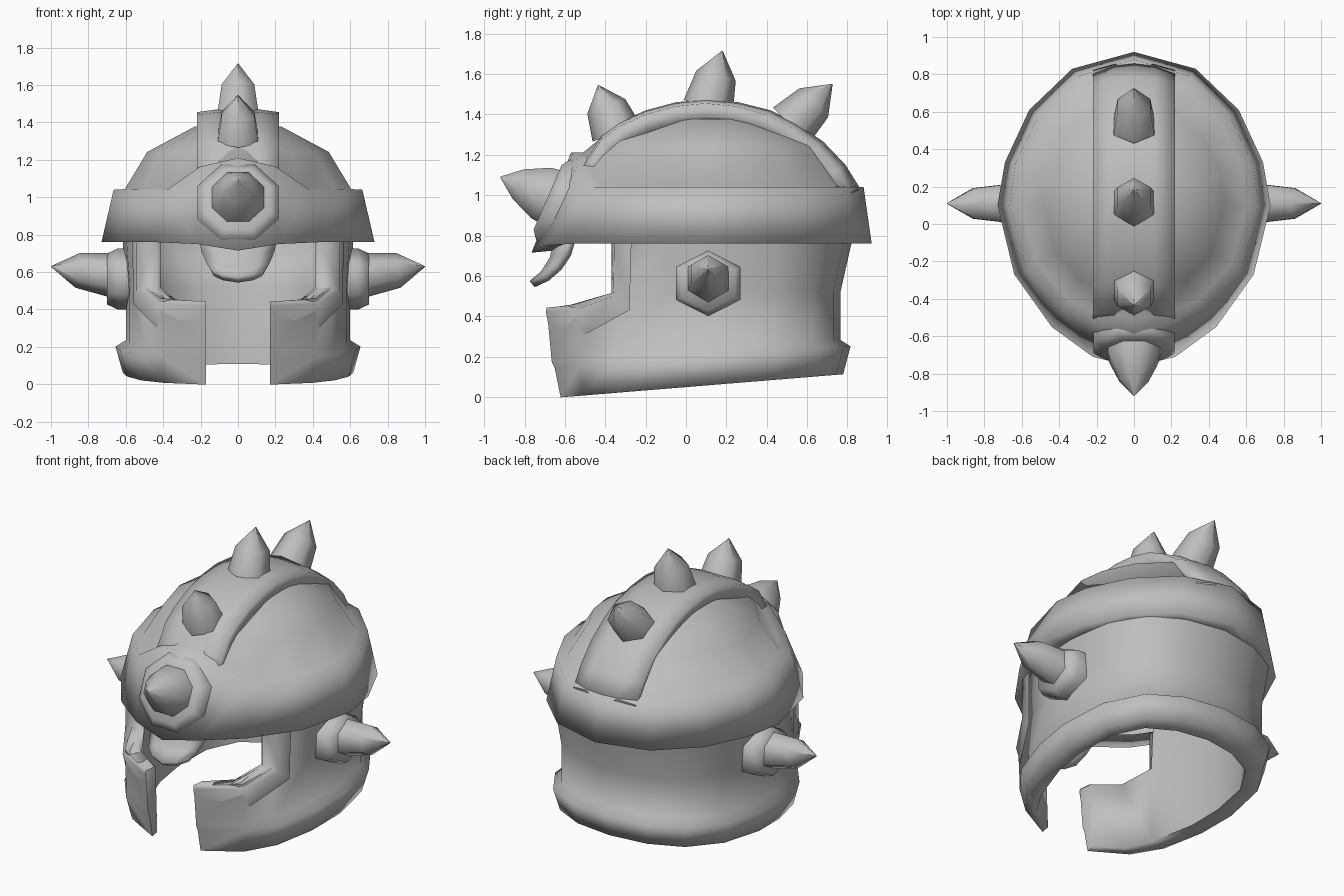
import bpy, bmesh, math
from mathutils import Vector

if "Cube" in bpy.data.objects:
    bpy.data.objects.remove(bpy.data.objects["Cube"])

steel = bpy.data.materials.new("grey_steel")
steel.diffuse_color = (0.52, 0.52, 0.52, 1)
steel.use_nodes = True
steel.node_tree.nodes["Principled BSDF"].inputs["Base Color"].default_value = steel.diffuse_color


def finish(name, bm, mirror=False, thick=0, angle=70):
    bmesh.ops.remove_doubles(bm, verts=bm.verts, dist=0.0005)
    bmesh.ops.recalc_face_normals(bm, faces=bm.faces)
    me = bpy.data.meshes.new(name)
    bm.to_mesh(me)
    bm.free()
    me.materials.append(steel)
    ob = bpy.data.objects.new(name, me)
    bpy.context.collection.objects.link(ob)
    bpy.ops.object.select_all(action='DESELECT')
    ob.select_set(True)
    bpy.context.view_layer.objects.active = ob
    if mirror:
        m = ob.modifiers.new("mirror", 'MIRROR')
        m.use_clip = True
        bpy.ops.object.modifier_apply(modifier="mirror")
    if thick:
        s = ob.modifiers.new("thickness", 'SOLIDIFY')
        s.thickness, s.offset = thick, -1
        s.use_even_offset = True
        bpy.ops.object.modifier_apply(modifier="thickness")
    bpy.ops.object.shade_smooth_by_angle(angle=math.radians(angle))
    return ob


def grid(rows, skip=lambda r, c: False, extra=()):
    """Quad sheet from rows of points (columns front to back), plus extra faces of (row, col)."""
    bm = bmesh.new()
    vs = [[bm.verts.new(p) for p in row] for row in rows]
    for r in range(len(rows) - 1):
        for c in range(len(rows[0]) - 1):
            if not skip(r, c):
                bm.faces.new((vs[r][c], vs[r][c + 1], vs[r + 1][c + 1], vs[r + 1][c]))
    for f in extra:
        bm.faces.new([vs[r][c] for r, c in f])
    bmesh.ops.delete(bm, geom=[v for v in bm.verts if not v.link_faces], context='VERTS')
    return bm


def lathe(name, base, tip, profile, sides, turn=0.0, squash=1.0, angle=70):
    """Faceted solid along base-tip; profile is (radius, fraction of length)."""
    base, tip = Vector(base), Vector(tip)
    axis = tip - base
    d = axis.normalized()
    u = Vector((1, 0, 0)) if abs(d.x) < 0.7 else Vector((0, 1, 0))
    u = (u - d * u.dot(d)).normalized()
    v = d.cross(u)
    bm = bmesh.new()
    rings = []
    for r, f in profile:
        c = base + axis * f
        rings.append([bm.verts.new(c + r * (math.cos(a) * u + math.sin(a) * v * squash))
                      for a in (turn + 2 * math.pi * i / sides for i in range(sides))])
    for a, b in zip(rings, rings[1:]):
        for i in range(sides):
            j = (i + 1) % sides
            bm.faces.new((a[i], a[j], b[j], b[i]))
    bm.faces.new(rings[0])
    if profile[-1][0] > 0.01:
        bm.faces.new(rings[-1])
    return finish(name, bm, angle=angle)


def spike(name, base, tip, r):
    return lathe(name, base, tip, [(r, 0), (r * 0.8, 0.55), (0.002, 1)], 6, math.pi / 6)


# Brow band and dome, half outline from front centre to back centre
low = [(0, -.765, .715), (.22, -.71, .75), (.44, -.55, .76), (.64, -.27, .76), (.73, .1, .76),
       (.69, .33, .76), (.56, .61, .76), (.33, .83, .76), (0, .92, .76)]
top = [(0, -.57, 1.21), (.2, -.53, 1.165), (.38, -.46, 1.04), (.57, -.25, 1.04), (.665, .1, 1.04),
       (.635, .32, 1.04), (.51, .58, 1.04), (.3, .79, 1.04), (0, .88, 1.04)]


def shrink(pts, s, f=0.0, apex=1.395):
    return [(x * s, .12 + (y - .12) * s, z + (apex - z) * f) for x, y, z in pts]


rows = [shrink(low, .84, .02), low, top, shrink(top, .91, .01),
        shrink(top, .73, .57), shrink(top, .35, .95), shrink(top, 0, 1)]
finish("dome_and_brow_band", grid(rows), mirror=True, angle=120)

# Neck and cheek wall: solid section with flared lower rim and straight inside
wall = [(.17, -.665), (.415, -.535), (.50, -.355), (.58, -.1), (.60, .15), (.565, .43),
        (.44, .63), (.24, .73), (0, .765)]
rim = [(.17, -.65), (.42, -.53), (.55, -.36), (.63, -.1), (.655, .15), (.61, .45),
       (.47, .67), (.26, .78), (0, .815)]
inside = [(.17, -.59), (.33, -.50), (.42, -.345)] + [(x * .86, .1 + (y - .1) * .88)
                                                   for x, y in wall[3:]]


def cheek_z(i):
    return (.44, .46, .52)[min(i, 2)]


def widen(pts):
    return [(x * 1.03, y * (1.08 if y > 0 else 1), .79) for x, y in pts]


bottom = [(x if i == 0 else x * .94, y * .955, .049 + .078 * y) for i, (x, y) in enumerate(rim)]
rim_top = [(x, y, .19 + .075 * y) for x, y in rim]
above = [(x, y, .225 + .075 * y) for x, y in wall]
cheek = [(x, y - (.025, .015, 0)[min(i, 2)], cheek_z(i)) for i, (x, y) in enumerate(wall)]
cheek_in = [(x, y, cheek_z(i) - (.01 if i < 2 else 0)) for i, (x, y) in enumerate(inside)]
bottom_in = [(x, y * .97, .055 + .078 * y) for x, y in inside]
section = [bottom_in, bottom, rim_top, above, cheek, widen(wall), widen(inside), cheek_in, bottom_in]
caps = [[(r, 0) for r in (0, 1, 2, 3, 4, 7)], [(r, 2) for r in (4, 5, 6, 7)]]
caps += [[(4, c), (4, c + 1), (7, c + 1), (7, c)] for c in (0, 1)]
finish("neck_and_cheek_guard", grid(section, lambda r, c: r in (4, 5, 6) and c < 2, caps),
       mirror=True, angle=85)

# Raised frame along the eye opening, stepping back to the side wall
edge_in = [(.415, -.355, .78), (.415, -.355, .50), (.33, -.50, .447), (.17, -.60, .435)]
edge_top = [(.43, -.37, .78), (.43, -.37, .515), (.35, -.59, .452), (.17, -.69, .443)]
edge_out = [(.545, -.355, .78), (.545, -.36, .50), (.43, -.55, .43), (.17, -.694, .42)]
fade = [(.565, -.27, .78), (.56, -.28, .43), (.44, -.50, .31), (.17, -.66, .25)]
finish("eye_opening_frame", grid([edge_in, edge_top, edge_out, fade]), mirror=True, angle=100)

# Crest strip over the dome
arc = [(-.53, 1.14), (-.48, 1.20), (-.42, 1.295), (-.33, 1.36), (-.2, 1.42), (-.05, 1.46),
       (.1, 1.475), (.26, 1.46), (.42, 1.42), (.55, 1.355), (.68, 1.265), (.79, 1.15), (.865, 1.03)]
strip = [[(x, y - .05 * max(0, y) * (abs(x) / .22) ** 2, z - .02 * (abs(x) / .22) ** 2)
          for x in (-.22, -.11, 0, .11, .22)] for y, z in arc]
finish("crest_strip", grid(strip), thick=.1, angle=110)

# Curved nose guard under the brow
tab = [[(w * s, y + .07 * s * s, z + h * s * s) for s in (-1, -.6, 0, .6, 1)]
       for w, y, z, h in ((.14, -.775, .575, .03), (.17, -.72, .62, .03),
                          (.195, -.675, .69, .02), (.21, -.65, .79, 0))]
finish("nose_guard", grid(tab), thick=.04, angle=110)

# Front horn on its octagonal plate
lathe("front_plate", (0, -.57, .94), (0, -.685, .99),
      [(.235, 0), (.235, .75), (.19, 1)], 8, math.pi / 8)
lathe("front_spike", (0, -.64, .98), (0, -.92, 1.09),
      [(.158, 0), (.145, .28), (.085, .68), (.002, 1)], 8, math.pi / 8)

# Side horns on hexagonal plates
for side, label in ((1, "right"), (-1, "left")):
    lathe(label + "_plate", (side * .56, .11, .563), (side * .70, .11, .563),
          [(.185, 0), (.185, .6), (.155, 1)], 6, math.pi / 6, .88)
    spike(label + "_spike", (side * .68, .11, .585), (side, .11, .63), .118)

# Three spikes along the crest
spike("crest_spike_front", (0, -.345, 1.31), (0, -.435, 1.545), .126)
spike("crest_spike_middle", (0, .11, 1.44), (0, .18, 1.715), .126)
spike("crest_spike_back", (0, .52, 1.345), (0, .725, 1.55), .126)
